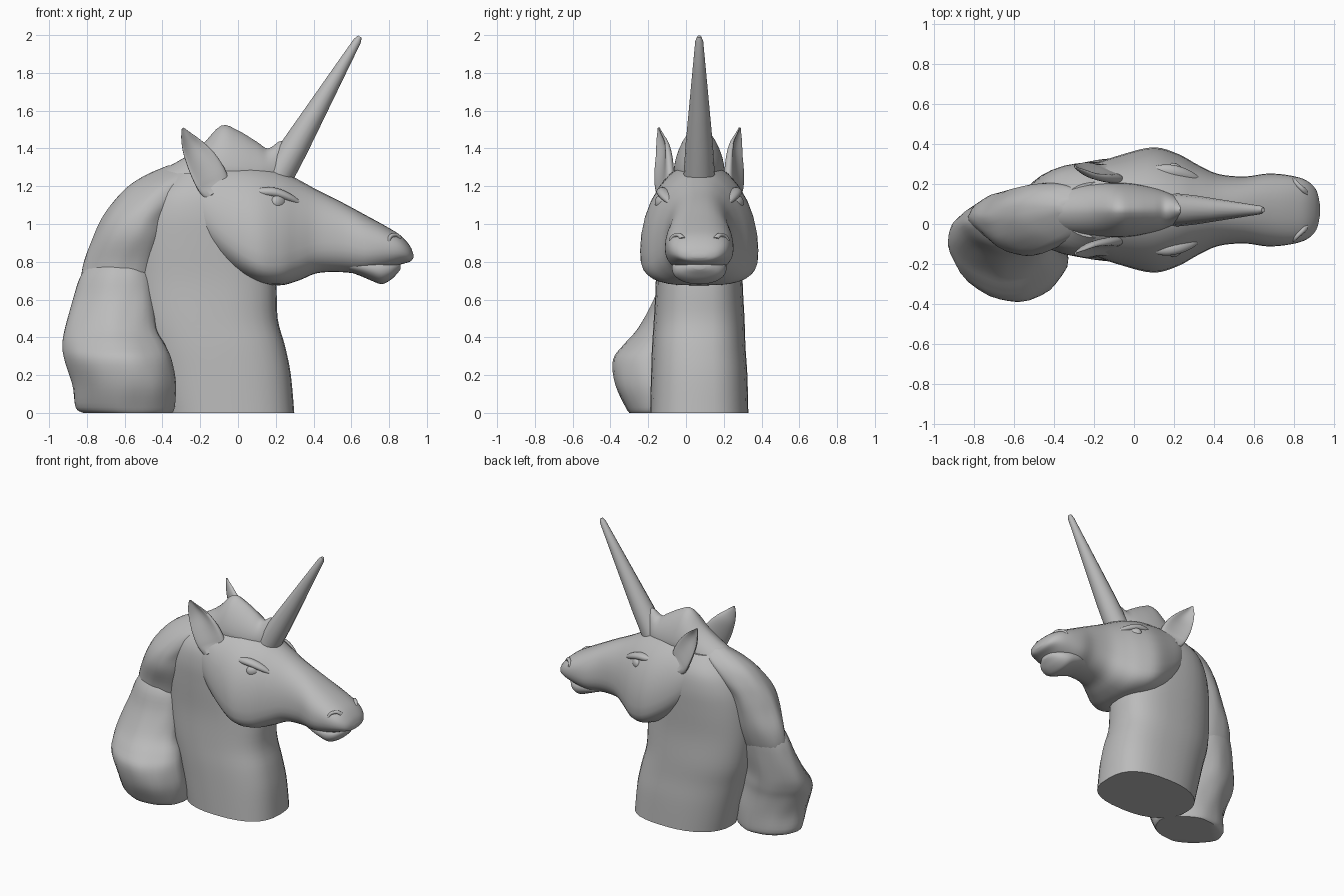
import bpy, bmesh, math
from mathutils import Vector

cube = bpy.data.objects.get("Cube")
if cube:
    bpy.data.objects.remove(cube, do_unlink=True)

CY = 0.07          # plane of symmetry of the head
SEG = 32           # points around each cross-section

grey = bpy.data.materials.new("plain_grey")
grey.use_nodes = True
COLOUR = (0.5, 0.5, 0.5, 1)
grey.diffuse_color = COLOUR
grey.node_tree.nodes["Principled BSDF"].inputs["Base Color"].default_value = COLOUR


def smooth_rows(rows, steps=4):
    """Catmull-Rom interpolation through rows of numbers."""
    out = []
    for i in range(len(rows) - 1):
        p0, p1 = rows[max(i - 1, 0)], rows[i]
        p2, p3 = rows[i + 1], rows[min(i + 2, len(rows) - 1)]
        for s in range(steps):
            t = s / steps
            out.append([0.5 * (2 * b + (c - a) * t + (2 * a - 5 * b + 4 * c - d) * t * t
                               + (3 * b - a - 3 * c + d) * t ** 3)
                        for a, b, c, d in zip(p0, p1, p2, p3)])
    out.append(list(rows[-1]))
    return out


def loft(name, rings, angle=40):
    """Skin closed rings into a capped solid."""
    bm = bmesh.new()
    loops = [[bm.verts.new(p) for p in ring] for ring in rings]
    n = len(loops[0])
    for a, b in zip(loops, loops[1:]):
        for i in range(n):
            j = (i + 1) % n
            bm.faces.new((a[i], a[j], b[j], b[i]))
    bm.faces.new(loops[0])
    bm.faces.new(loops[-1])
    bmesh.ops.recalc_face_normals(bm, faces=bm.faces)
    mesh = bpy.data.meshes.new(name)
    bm.to_mesh(mesh)
    bm.free()
    mesh.materials.append(grey)
    ob = bpy.data.objects.new(name, mesh)
    bpy.context.collection.objects.link(ob)
    bpy.ops.object.select_all(action='DESELECT')
    ob.select_set(True)
    bpy.context.view_layer.objects.active = ob
    bpy.ops.object.shade_smooth_by_angle(angle=math.radians(angle))


def unit(i, n):
    """Point i on a unit superellipse of exponent n."""
    a = 2 * math.pi * i / SEG
    c, s = math.cos(a), math.sin(a)
    return (math.copysign(abs(c) ** (2 / n), c), math.copysign(abs(s) ** (2 / n), s))


def upright(rows, front=2.2, back=2.2, bump=0.0, skew=0.0):
    """Horizontal rings from rows (z, x0, x1, y0, y1); skew turns the back towards +y."""
    rings = []
    for z, x0, x1, y0, y1 in smooth_rows(rows):
        ring = []
        for i in range(SEG):
            u, v = unit(i, front if i < SEG / 4 or i > SEG * 3 / 4 else back)
            k = 1 + bump * (math.sin(i * 1.18 + z * 9) + 0.6 * math.sin(i * 1.96 - z * 17))
            dx = (x1 - x0) / 2 * u * k
            ring.append(((x0 + x1) / 2 + dx,
                         (y0 + y1) / 2 + (y1 - y0) / 2 * v * k - skew * dx, z))
        rings.append(ring)
    return rings


def lengthwise(rows):
    """Vertical rings: (x, bottom, widest height, top, half width, upper and lower exponent)."""
    rings = []
    for x, lo, mid, hi, w, up, low in smooth_rows(rows):
        ring = []
        for i in range(SEG):
            u, v = unit(i, up if i < SEG / 2 else low)
            ring.append((x, CY + w * u, mid + v * ((hi - mid) if v > 0 else (mid - lo))))
        rings.append(ring)
    return rings


def tube(rows, side, slant=0.0):
    """Rings from rows (x, distance from centre plane, z, in-plane radius, thickness)."""
    rows = smooth_rows(rows)
    rings = []
    for k, (x, d, z, r, t) in enumerate(rows):
        a, b = rows[max(k - 1, 0)], rows[min(k + 1, len(rows) - 1)]
        along = Vector((b[0] - a[0], 0, b[2] - a[2])).normalized()
        across = Vector((along.z, -side * slant, -along.x))
        ring = []
        for i in range(SEG):
            u, v = unit(i, 2)
            ring.append(Vector((x, CY + side * (d + t * v), z)) + across * (r * u))
        rings.append(ring)
    return rings


# Neck with flat base, squarer in front and tapering back under the mane
loft("neck", upright([
    (0, -.42, .298, -.19, .33), (.2, -.47, .28, -.185, .325), (.35, -.51, .25, -.18, .315),
    (.5, -.55, .21, -.17, .31), (.7, -.57, .2, -.16, .30), (.9, -.56, .15, -.165, .305),
    (1.05, -.53, .1, -.165, .305), (1.17, -.47, .05, -.14, .28), (1.27, -.36, 0, -.07, .21)],
    2.7, 2.2))

# Head from poll to upper lip, with a square jaw and narrower brow
loft("head", lengthwise([
    (-.33, 1.0, 1.12, 1.25, .13, 2.2, 2.2), (-.2, .88, 1.06, 1.32, .225, 2.1, 2.2),
    (-.05, .76, .94, 1.33, .28, 2, 2.6), (.1, .69, .86, 1.315, .313, 1.95, 3.2),
    (.22, .675, .845, 1.285, .28, 1.95, 3.2), (.32, .70, .87, 1.235, .225, 2.05, 2.7),
    (.42, .74, .90, 1.18, .18, 2.2, 2.4), (.55, .745, .9, 1.115, .167, 2.3, 2.3),
    (.67, .735, .87, 1.05, .182, 2.3, 2.2), (.78, .755, .87, .99, .172, 2.3, 2.2),
    (.86, .785, .86, .94, .148, 2.3, 2.3), (.91, .80, .84, .885, .10, 2.3, 2.3),
    (.928, .82, .83, .84, .03, 2.3, 2.3)]))

# Lower lip and chin
loft("lower_lip", lengthwise([
    (.55, .76, .79, .83, .10, 2.2, 2.2), (.64, .728, .78, .83, .135, 2.2, 2.2),
    (.7, .703, .77, .83, .145, 2.2, 2.2), (.76, .682, .76, .82, .14, 2.2, 2.2),
    (.81, .705, .76, .805, .115, 2.2, 2.2), (.845, .74, .77, .80, .07, 2.2, 2.2),
    (.86, .76, .775, .79, .03, 2.2, 2.2)]))

# Forelock and crest over the poll, ending in a tuft behind the horn
loft("forelock", lengthwise([
    (-.47, 1.05, 1.16, 1.255, .10, 1.8, 2), (-.33, 1.1, 1.2, 1.325, .12, 1.8, 2),
    (-.2, 1.15, 1.25, 1.41, .13, 1.7, 2), (-.09, 1.2, 1.28, 1.52, .135, 1.6, 2),
    (.0, 1.2, 1.28, 1.495, .13, 1.6, 2), (.1, 1.2, 1.27, 1.435, .11, 1.7, 2),
    (.16, 1.2, 1.27, 1.40, .09, 1.8, 2), (.23, 1.2, 1.26, 1.44, .06, 1.8, 2),
    (.27, 1.2, 1.25, 1.38, .04, 1.8, 2)]))

# Mane: upper sweep behind the neck and the heavy lock falling to the right
loft("upper_mane", upright([
    (.58, -.80, -.50, -.05, .09), (.68, -.83, -.45, -.09, .13), (.8, -.815, -.41, -.115, .16),
    (.93, -.765, -.38, -.155, .175), (1.03, -.72, -.35, -.155, .185),
    (1.12, -.66, -.28, -.13, .20), (1.2, -.585, -.2, -.09, .2),
    (1.26, -.49, -.14, -.04, .18), (1.31, -.37, -.2, .03, .13)], 1.9, 1.75, .014, .08))
loft("hanging_lock", upright([
    (0, -.82, -.35, -.30, .07), (.03, -.86, -.335, -.32, .08), (.15, -.875, -.33, -.375, .08),
    (.28, -.915, -.355, -.385, .08), (.36, -.93, -.385, -.33, .09), (.45, -.92, -.43, -.25, .1),
    (.6, -.875, -.44, -.17, .12), (.74, -.825, -.46, -.125, .13), (.84, -.74, -.52, -.05, .10)],
    1.85, 1.75, .012, .1))

# Horn
base, tip = Vector((.19, CY, 1.22)), Vector((.645, CY, 1.992))
axis = (tip - base).normalized()
side_dir = Vector((0, 1, 0))
up_dir = axis.cross(side_dir)
rings = []
for t, r in ((0, .085), (.25, .073), (.5, .055), (.75, .037), (.97, .021), (1, .011)):
    c = base.lerp(tip, t)
    rings.append([c + r * (math.cos(2 * math.pi * i / 16) * side_dir
                           + math.sin(2 * math.pi * i / 16) * up_dir) for i in range(16)])
loft("horn", rings)

for side, label in ((1, "left"), (-1, "right")):
    # Ear: pointed leaf, back edge turned outwards, hollowed on its outer face
    ear = tube([(-.08, .15, 1.08, .04, .03), (-.125, .185, 1.2, .085, .045),
                (-.18, .195, 1.31, .085, .045), (-.235, .20, 1.40, .062, .034),
                (-.27, .21, 1.46, .034, .02), (-.292, .215, 1.508, .006, .006)], side, .4)
    last = len(ear) - 1
    for k, ring in enumerate(ear):
        depth = .05 * math.sin(math.pi * k / last)
        for i in range(SEG):
            v = unit(i, 2)[1]
            if v > 0 and k > 3:
                ring[i].y -= side * depth * v ** 2
    loft(label + "_ear", ear)

    # Eye with brow and lids
    loft(label + "_eyeball", tube([(.165, .205, 1.115, .004, .004), (.185, .21, 1.115, .028, .022),
                                   (.21, .205, 1.115, .036, .028), (.24, .19, 1.115, .028, .022),
                                   (.26, .175, 1.115, .004, .004)], side))
    loft(label + "_brow", tube([(.05, .19, 1.17, .005, .005), (.12, .195, 1.17, .022, .028),
                                (.2, .19, 1.165, .026, .034), (.28, .168, 1.135, .02, .028),
                                (.35, .14, 1.095, .005, .005)], side))
    loft(label + "_lower_lid", tube([(.13, .215, 1.11, .004, .005), (.19, .222, 1.08, .012, .014),
                                     (.25, .20, 1.08, .012, .014),
                                     (.31, .165, 1.09, .004, .005)], side))

    # Flared nostril rim
    nostril = [(.83 + .032 * math.cos(a), .115 - .03 * math.cos(a), .912 + .03 * math.sin(a),
                .011, .016) for a in [math.pi * (.1 + .3 * k) for k in range(6)]]
    loft(label + "_nostril", tube(nostril, side))
